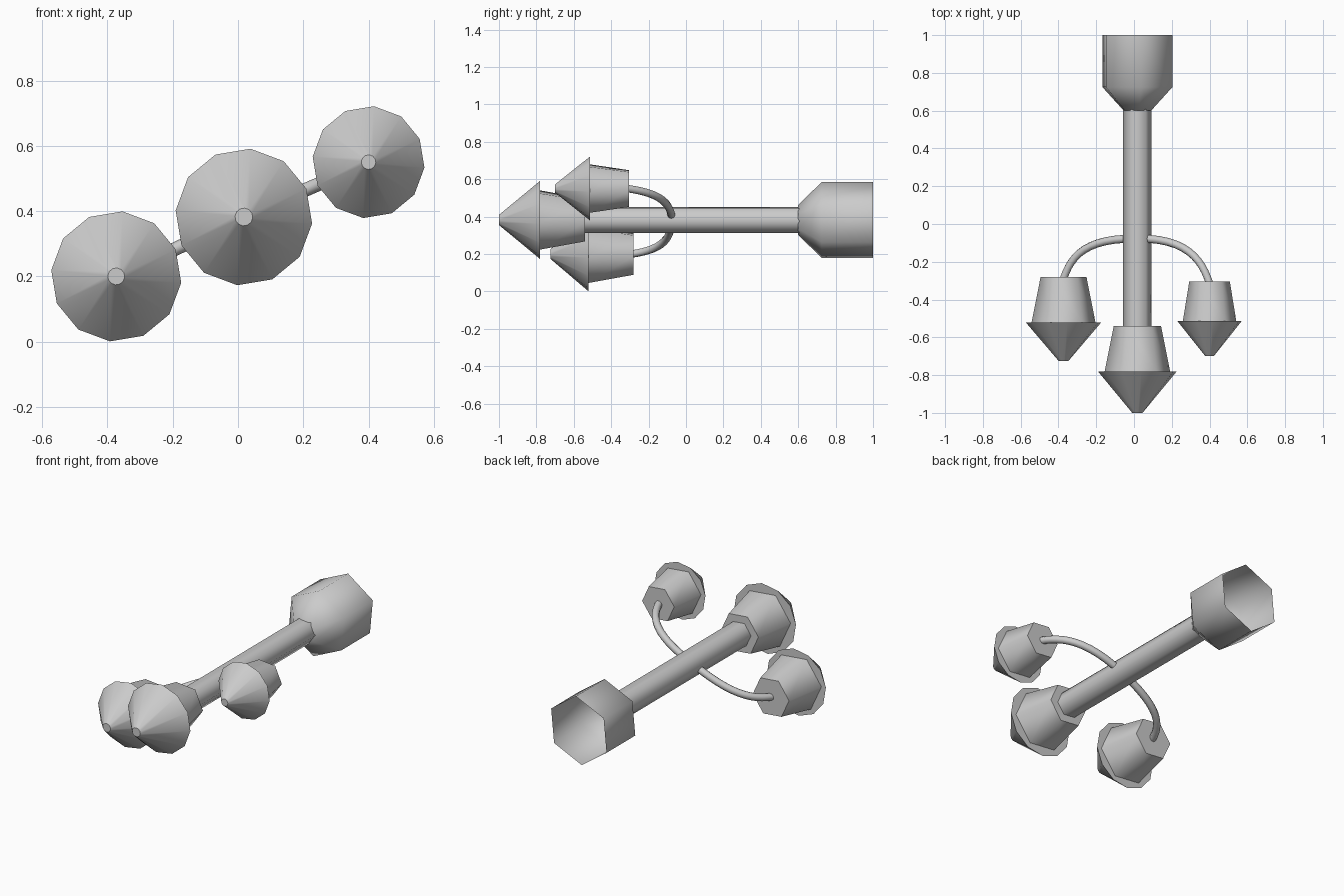
import bpy, bmesh
from math import cos, sin, radians
from mathutils import Vector

if "Cube" in bpy.data.objects:
    bpy.data.objects.remove(bpy.data.objects["Cube"])

AXIS = (0.018, 0.382)   # x, z of the main stem
TURN = -5.5             # slight roll shared by every part


def smooth(ob, angle):
    bpy.ops.object.select_all(action='DESELECT')
    bpy.context.view_layer.objects.active = ob
    ob.select_set(True)
    bpy.ops.object.shade_smooth_by_angle(angle=radians(angle))


def lathe(name, centre, profile, sides, turn=TURN, caps=(True, True), angle=40):
    """Rings of (y, radius) along the y axis, joined into a skin."""
    bm = bmesh.new()
    rings = []
    for y, r in profile:
        rings.append([bm.verts.new((centre[0] + r * cos(a), y, centre[1] + r * sin(a)))
                      for a in (radians(turn + 360 * i / sides) for i in range(sides))])
    for a, b in zip(rings, rings[1:]):
        for i in range(sides):
            j = (i + 1) % sides
            bm.faces.new((a[i], a[j], b[j], b[i]))
    for ring, cap in zip((rings[0], rings[-1]), caps):
        if cap:
            bm.faces.new(ring)
    bmesh.ops.recalc_face_normals(bm, faces=bm.faces)
    me = bpy.data.meshes.new(name)
    bm.to_mesh(me)
    bm.free()
    ob = bpy.data.objects.new(name, me)
    bpy.context.collection.objects.link(ob)
    smooth(ob, angle)
    return ob


# Main stem and the open hexagonal socket at the rear
lathe("stem", AXIS, [(-0.56, 0.076), (0.63, 0.076)], 6, angle=65)
lathe("rear_socket", AXIS, [(0.6, 0.08), (0.725, 0.204), (1.0, 0.204)], 6,
      turn=TURN + 30, caps=(True, False), angle=65)


# Heads: hexagonal cup with a twelve-sided pointed cap
def head(side, centre, tip, rim, back, r_cap, r_cup, r_back):
    lathe(side + "_cup", centre, [(rim, r_cup), (back, r_back)], 6, angle=65)
    lathe(side + "_cap", centre, [(tip, r_cap * 0.13), (rim, r_cap)], 12)


LEFT, RIGHT = (-0.373, 0.2), (0.4, 0.55)
head("centre", AXIS, -1.0, -0.78, -0.54, 0.21, 0.174, 0.126)
head("left", LEFT, -0.725, -0.522, -0.28, 0.2, 0.17, 0.122)
head("right", RIGHT, -0.7, -0.513, -0.305, 0.172, 0.142, 0.108)


# Curved arms from the stem to the side heads
def arm(name, centre, back):
    def at(f, y):
        return Vector((AXIS[0] + f * (centre[0] - AXIS[0]), y,
                       AXIS[1] + f * (centre[1] - AXIS[1])))
    cu = bpy.data.curves.new(name, 'CURVE')
    cu.dimensions = '3D'
    cu.bevel_depth = 0.021
    cu.bevel_resolution = 2
    cu.resolution_u = 12
    cu.use_fill_caps = True
    sp = cu.splines.new('BEZIER')
    sp.bezier_points.add(1)
    a, b = sp.bezier_points
    for p in (a, b):
        p.handle_left_type = p.handle_right_type = 'FREE'
    a.co, a.handle_left, a.handle_right = at(0, -0.077), at(-0.3, -0.077), at(0.68, -0.075)
    b.co, b.handle_left, b.handle_right = at(1, back - 0.01), at(0.89, back + 0.12), at(1.1, back - 0.1)
    ob = bpy.data.objects.new(name, cu)
    bpy.context.collection.objects.link(ob)
    bpy.ops.object.select_all(action='DESELECT')
    bpy.context.view_layer.objects.active = ob
    ob.select_set(True)
    bpy.ops.object.convert(target='MESH')
    smooth(bpy.context.view_layer.objects.active, 50)


arm("left_arm", LEFT, -0.28)
arm("right_arm", RIGHT, -0.305)
